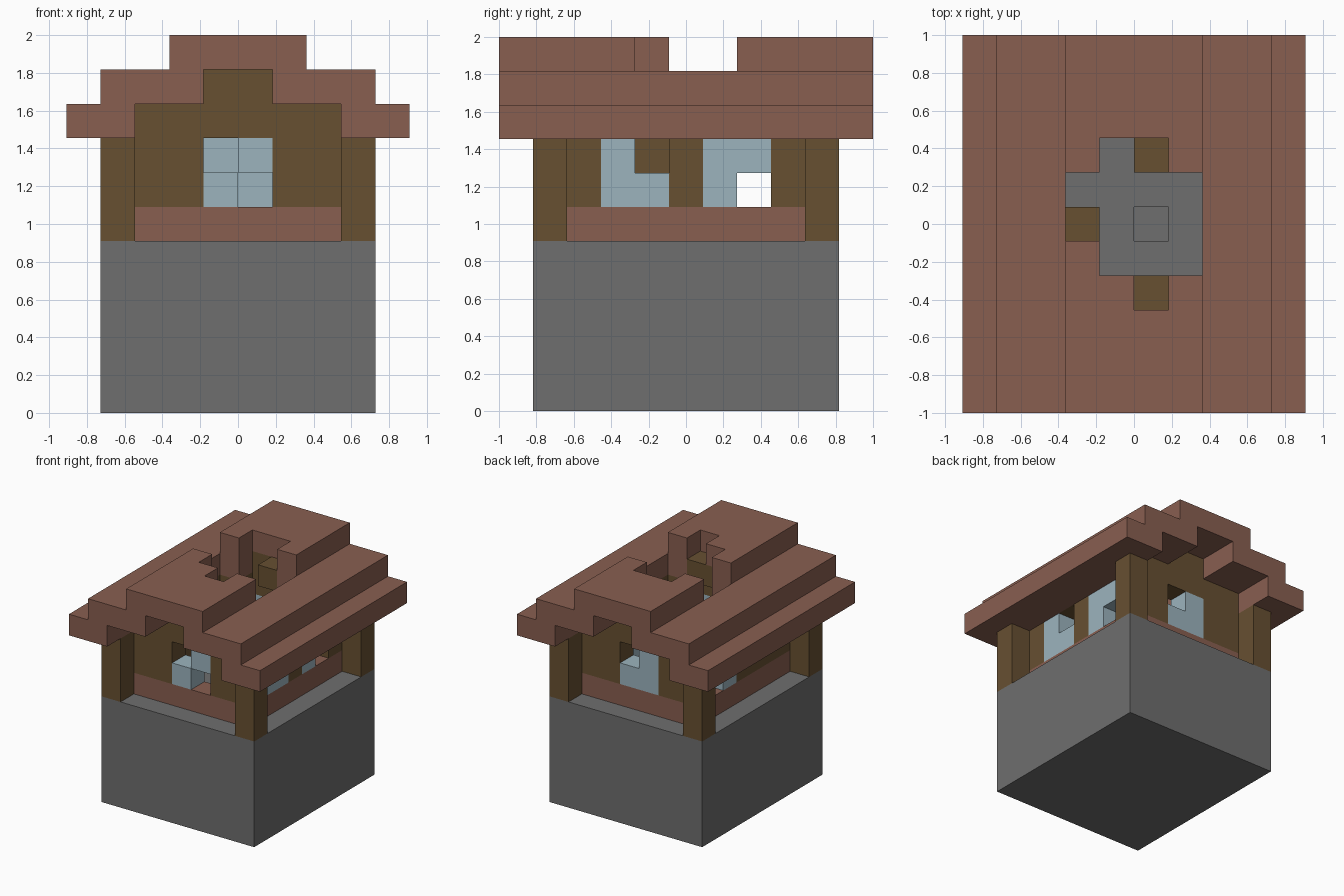
import bpy
import bmesh
from mathutils import Vector

U = 2 / 11  # size of one building block

old = bpy.data.objects.get("Cube")
if old:
    bpy.data.objects.remove(old, do_unlink=True)


def material(name, rgb):
    m = bpy.data.materials.new(name)
    m.use_nodes = True
    m.diffuse_color = (*rgb, 1)
    m.node_tree.nodes["Principled BSDF"].inputs["Base Color"].default_value = (*rgb, 1)
    return m


STONE = material("grey stone", (0.156, 0.156, 0.156))
BRICK = material("red brick", (0.25, 0.114, 0.081))
WOOD = material("brown wood", (0.136, 0.08, 0.031))
GLASS = material("pale blue glass", (0.332, 0.456, 0.515))


def box(x0, x1, y0, y1, z0, z1):
    """Block cells, ranges inclusive."""
    return {(x, y, z) for x in range(x0, x1 + 1)
            for y in range(y0, y1 + 1) for z in range(z0, z1 + 1)}


def mirror_x(cells):
    return cells | {(-1 - x, y, z) for x, y, z in cells}


def build(name, cells, mat):
    """Skin the outside of a group of blocks and merge its flat faces."""
    bm = bmesh.new()
    for c in cells:
        centre = Vector((c[0] + 0.5, c[1], c[2] + 0.5))
        for axis in range(3):
            for s in (-1, 1):
                near = list(c)
                near[axis] += s
                if tuple(near) in cells:
                    continue
                n, a, b = Vector(), Vector(), Vector()
                n[axis] = s / 2
                a[(axis + 1) % 3] = s / 2
                b[(axis + 2) % 3] = 0.5
                corners = (-a - b, a - b, a + b, b - a)
                bm.faces.new([bm.verts.new((centre + n + v) * U) for v in corners])
    bmesh.ops.remove_doubles(bm, verts=bm.verts, dist=0.001)
    bmesh.ops.dissolve_limit(bm, angle_limit=0.01, verts=bm.verts, edges=bm.edges)
    mesh = bpy.data.meshes.new(name)
    bm.to_mesh(mesh)
    bm.free()
    mesh.materials.append(mat)
    obj = bpy.data.objects.new(name, mesh)
    bpy.context.collection.objects.link(obj)


# Hollow stone base with a hatch in its floor
build("stone_base", box(-4, 3, -4, 4, 0, 4) - box(-3, 2, -3, 3, 1, 3) - {(0, 0, 4)}, STONE)

# Corner posts
for side, y in (("front", -4), ("back", 4)):
    build(side + "_left_post", box(3, 3, y, y, 5, 7), WOOD)
    build(side + "_right_post", box(-4, -4, y, y, 5, 7), WOOD)

# Brick course under the walls
build("brick_sill", box(-3, 2, -3, 3, 5, 5) - box(-2, 1, -2, 2, 5, 5), BRICK)

# Window openings and their broken panes
windows = {
    "front_window": (box(-1, 0, -3, -3, 6, 7), {(-1, -3, 7), (0, -3, 6)}),
    "back_window": (box(-1, 0, 3, 3, 6, 7), {(0, 3, 7)}),
    "left_front_window": (box(2, 2, -2, -1, 6, 7), {(2, -1, 7)}),
    "left_back_window": (box(2, 2, 1, 2, 6, 7), {(2, 2, 6)}),
    "right_back_window": (box(-3, -3, 1, 2, 6, 7), {(-3, 2, 6)}),
}
walls = box(-3, 2, -3, 3, 6, 7) - box(-2, 1, -2, 2, 6, 7)
for name, (opening, broken) in windows.items():
    walls -= opening
    build(name, opening - broken, GLASS)

# Ragged hole through the roof, as columns
hole = {(x, y) for x, y, z in
        box(-1, 1, -1, 1, 0, 0) | box(-2, -2, 0, 1, 0, 0) | box(-1, 0, 2, 2, 0, 0)}
hole.add((0, -2))
lining_hole = hole - {(0, 2), (0, -2), (-2, 0)}

# Gable walls and the stepped wooden lining below the roof
gables = box(-3, 2, -3, -3, 8, 8) | box(-3, 2, 3, 3, 8, 8)
lining = mirror_x(box(1, 2, -3, 3, 8, 8)) | box(-1, 0, -3, 3, 9, 9)
lining = {c for c in lining if c[:2] not in lining_hole}
build("wooden_walls", walls | gables | lining, WOOD)

# Stepped brick roof
roof = mirror_x(box(3, 4, -5, 5, 8, 8) | box(1, 3, -5, 5, 9, 9)) | box(-2, 1, -5, 5, 10, 10)
build("stepped_roof", {c for c in roof if c[:2] not in hole}, BRICK)
